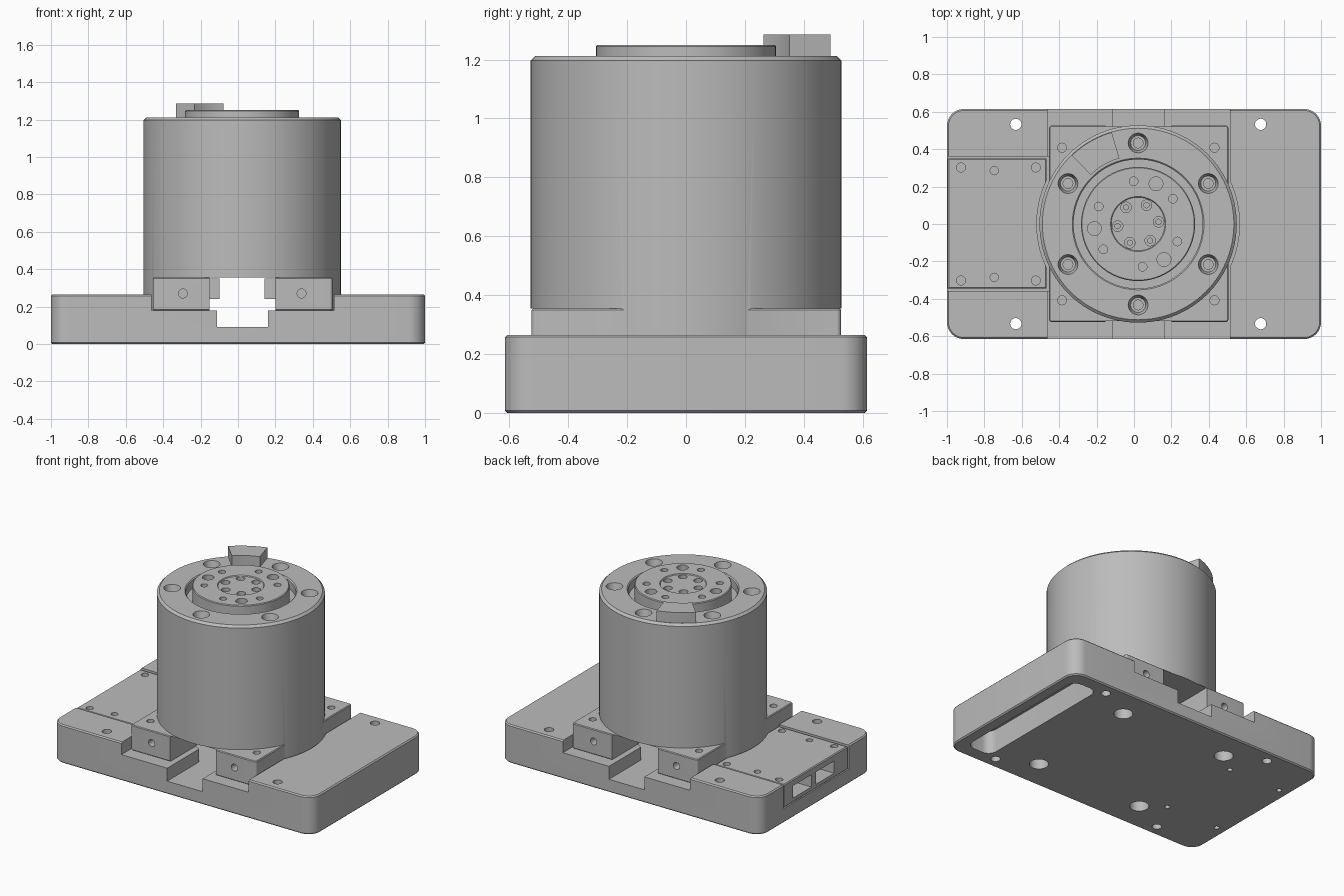
import bpy, bmesh, math
from mathutils import Matrix, Vector

old = bpy.data.objects.get("Cube")
if old:
    bpy.data.objects.remove(old, do_unlink=True)

grey = bpy.data.materials.new("machined_grey")
grey.use_nodes = True
grey.diffuse_color = (0.5, 0.5, 0.5, 1)
grey.node_tree.nodes["Principled BSDF"].inputs["Base Color"].default_value = (0.5, 0.5, 0.5, 1)

CX = 0.022  # axis of the round body


def finish(name, bm):
    bmesh.ops.recalc_face_normals(bm, faces=bm.faces)
    mesh = bpy.data.meshes.new(name)
    bm.to_mesh(mesh)
    bm.free()
    mesh.materials.append(grey)
    obj = bpy.data.objects.new(name, mesh)
    bpy.context.collection.objects.link(obj)
    return obj


def prism(name, points, z0, z1, chamfer=0):
    bm = bmesh.new()
    face = bm.faces.new([bm.verts.new((x, y, z0)) for x, y in points])
    out = bmesh.ops.extrude_face_region(bm, geom=[face])
    top = [g for g in out["geom"] if isinstance(g, bmesh.types.BMVert)]
    bmesh.ops.translate(bm, verts=top, vec=(0, 0, z1 - z0))
    if chamfer:
        rims = [e for e in bm.edges if abs(e.verts[0].co.z - e.verts[1].co.z) < 1e-5]
        bmesh.ops.bevel(bm, geom=rims, offset=chamfer, segments=1, affect='EDGES')
    return finish(name, bm)


def box(name, x0, x1, y0, y1, z0, z1, radius=0, chamfer=0):
    if not radius:
        points = [(x0, y0), (x1, y0), (x1, y1), (x0, y1)]
    else:
        points = []
        corners = [(x1, y1), (x0, y1), (x0, y0), (x1, y0)]
        for i, (x, y) in enumerate(corners):
            cx = x - radius if x == x1 else x + radius
            cy = y - radius if y == y1 else y + radius
            for k in range(9):
                a = math.radians(90 * i + 90 * k / 8)
                points.append((cx + radius * math.cos(a), cy + radius * math.sin(a)))
    return prism(name, points, z0, z1, chamfer)


def lathe(name, profile, steps=96):
    bm = bmesh.new()
    verts = [bm.verts.new((r, 0, z)) for r, z in profile]
    edges = [bm.edges.new(pair) for pair in zip(verts, verts[1:])]
    bmesh.ops.spin(bm, geom=verts + edges, cent=(0, 0, 0), axis=(0, 0, 1),
                   angle=2 * math.pi, steps=steps)
    bmesh.ops.remove_doubles(bm, verts=bm.verts, dist=1e-5)
    bmesh.ops.translate(bm, verts=bm.verts, vec=(CX, 0, 0))
    return finish(name, bm)


def drills(spots, r, z0, z1, r_top=None, seg=24):
    """One cutter made of several separate upright drills."""
    bm = bmesh.new()
    for x, y in spots:
        bmesh.ops.create_cone(bm, cap_ends=True, segments=seg, radius1=r,
                              radius2=r_top or r, depth=z1 - z0,
                              matrix=Matrix.Translation((x, y, (z0 + z1) / 2)))
    return finish("drill_cutter", bm)


def cross_drills(spots, r, y0, y1):
    bm = bmesh.new()
    for x, z in spots:
        place = Matrix.Translation((x, (y0 + y1) / 2, z)) @ Matrix.Rotation(math.pi / 2, 4, 'X')
        bmesh.ops.create_cone(bm, cap_ends=True, segments=20, radius1=r,
                              radius2=r, depth=y1 - y0, matrix=place)
    return finish("drill_cutter", bm)


def combine(target, *tools, operation='DIFFERENCE'):
    for tool in tools:
        tool.hide_render = True
        mod = target.modifiers.new("bool", 'BOOLEAN')
        mod.operation, mod.solver, mod.object = operation, 'EXACT', tool
        bpy.context.view_layer.objects.active = target
        bpy.ops.object.modifier_apply(modifier=mod.name)
        bpy.data.objects.remove(tool, do_unlink=True)


def ring(radius, start, count):
    return [(CX + radius * math.cos(math.radians(start + 360 * i / count)),
             radius * math.sin(math.radians(start + 360 * i / count))) for i in range(count)]


def grid(xs, y):
    return [(x, s * y) for x in xs for s in (-1, 1)]


mount_screws = grid((-0.385, 0.43), 0.408)
cover_screws = grid((-0.925, -0.525), 0.302)
plate_holes = grid((-0.632, 0.677), 0.533)

# Base plate with the cross channel, cable slot and cover recess
base = box("base_plate", -1, 1, -0.615, 0.615, 0, 0.265, radius=0.09, chamfer=0.008)
combine(base,
        box("cut", -0.463, 0.513, -0.7, 0.7, 0.18, 0.4),
        drills([(CX, 0)], 0.542, 0.18, 0.4, seg=96),
        box("cut", -0.112, 0.16, -0.7, 0.7, 0.09, 0.3),
        drills([(CX, 0)], 0.3, 0.09, 0.3, seg=64),
        box("cut", -1.1, -0.4, -0.357, 0.362, 0.1, 0.4),
        box("cut", 0.735, 0.925, -0.52, 0.52, -0.1, 0.16, radius=0.06),
        drills(plate_holes, 0.03, -0.1, 0.4),
        drills(mount_screws, 0.06, -0.1, 0.1),
        drills(mount_screws, 0.03, 0.05, 0.3),
        drills(cover_screws, 0.017, -0.1, 0.3))

# Side cover with two connector windows and screw holes
cover = box("side_cover", -0.996, -0.468, -0.346, 0.351, 0.1, 0.26, chamfer=0.006)
combine(cover,
        box("cut", -1.1, -0.65, 0.05, 0.25, 0.13, 0.215),
        box("cut", -1.1, -0.65, -0.2, 0.0, 0.13, 0.215),
        drills(cover_screws, 0.024, 0.225, 0.4),
        drills(grid((-0.747,), 0.285), 0.022, 0.235, 0.4),
        drills([(CX, 0)], 0.542, 0.05, 0.4, seg=96))

# Round body with rim, annular groove and output flange
body = lathe("round_body", [
    (0, 0.18), (0.5275, 0.18), (0.5275, 1.197), (0.512, 1.212), (0.352, 1.212),
    (0.345, 1.205), (0.345, 1.15), (0.305, 1.15), (0.305, 1.245), (0.3, 1.25),
    (0.147, 1.25), (0.143, 1.244), (0, 1.244)])

# Square mounting foot joined to the body, split by the cable passage
foot = box("mounting_foot", -0.455, 0.505, -0.524, 0.526, 0.18, 0.355, radius=0.015, chamfer=0.005)
combine(body, foot, operation='UNION')
combine(body,
        box("cut", -0.153, 0.2, -0.7, 0.7, 0.1, 0.355),
        drills([(CX, 0)], 0.3, 0.1, 0.345, seg=64),
        drills(mount_screws, 0.024, 0.33, 0.355 + 0.001),
        cross_drills([(-0.295, 0.27), (0.34, 0.27)], 0.024, -0.6, -0.46),
        cross_drills([(-0.295, 0.27), (0.34, 0.27)], 0.024, 0.46, 0.6))

# Countersunk rim holes and flange holes
rim = ring(0.433, 30, 6)
combine(body,
        drills(rim, 0.04, 1.16, 1.22, r_top=0.055),
        drills(rim, 0.026, 1.1, 1.19),
        drills(ring(0.235, 66, 3), 0.037, 1.19, 1.3),
        drills(ring(0.23, 36, 6), 0.023, 1.2, 1.3),
        drills(ring(0.11, 6, 6), 0.028, 1.215, 1.3),
        drills(ring(0.11, 6, 6), 0.015, 1.18, 1.23, seg=6))

# Connector rails inside the cable passage
rails = []
for name, x0, x1 in (("left_rail", 0.142, 0.215), ("right_rail", -0.17, -0.1)):
    rails.append(box(name, x0, x1, -0.22, 0.22, 0.24, 0.35))

# Curved key on the rim
arc = [math.radians(106 + 28 * i / 10) for i in range(11)]
outline = [(CX + 0.51 * math.cos(a), 0.51 * math.sin(a)) for a in arc]
outline += [(CX + 0.365 * math.cos(a), 0.365 * math.sin(a)) for a in reversed(arc)]
key = prism("rim_key", outline, 1.205, 1.285)

# Smooth round walls, keep machined edges crisp
for obj in bpy.context.view_layer.objects:
    obj.select_set(False)
for obj in [base, cover, body, key] + rails:
    obj.select_set(True)
    bpy.context.view_layer.objects.active = obj
bpy.ops.object.shade_smooth_by_angle(angle=math.radians(25))
